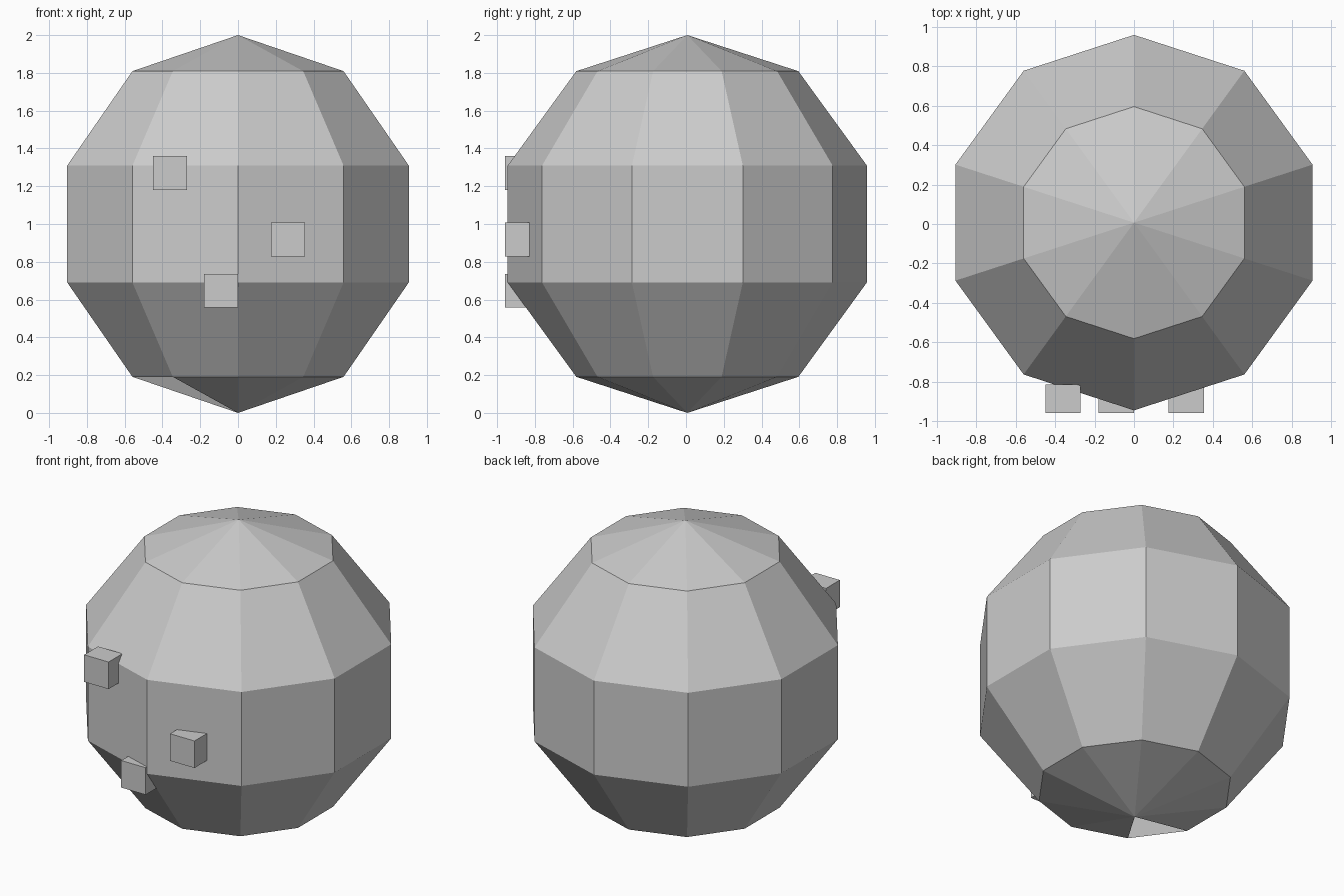
import bpy, bmesh, math
from mathutils import Matrix, Vector

if "Cube" in bpy.data.objects:
    bpy.data.objects.remove(bpy.data.objects["Cube"])

grey = bpy.data.materials.new("light_grey")
grey.diffuse_color = (0.6, 0.6, 0.6, 1)
grey.use_nodes = True
grey.node_tree.nodes["Principled BSDF"].inputs["Base Color"].default_value = grey.diffuse_color


def add_object(name, bm):
    mesh = bpy.data.meshes.new(name)
    bm.to_mesh(mesh)
    bm.free()
    mesh.materials.append(grey)
    obj = bpy.data.objects.new(name, mesh)
    bpy.context.collection.objects.link(obj)


# Faceted ball: 10 segments, 5 rings, resting on its lower tip
bm = bmesh.new()
bmesh.ops.create_uvsphere(bm, u_segments=10, v_segments=5, radius=1)
# One triangle of the bottom cap is open, at the front left
a = math.radians(216)
gap_dir = Vector((math.cos(a), math.sin(a), 0))
cap = [f for f in bm.faces if f.calc_center_median().z < -0.8]
gap = max(cap, key=lambda f: f.calc_center_median().dot(gap_dir))
bmesh.ops.delete(bm, geom=[gap], context='FACES')
bmesh.ops.translate(bm, vec=(0, 0.007, 1), verts=bm.verts)
add_object("ball", bm)

# Three small blocks set into the front
WIDTH, DEPTH, FRONT = 0.178, 0.144, -0.958
for name, x, z in (("left_block", -0.36, 1.27),
                   ("right_block", 0.265, 0.918),
                   ("lower_block", -0.09, 0.647)):
    bm = bmesh.new()
    bmesh.ops.create_cube(bm, size=1, matrix=Matrix.Translation((x, FRONT + DEPTH / 2, z))
                          @ Matrix.Diagonal((WIDTH, DEPTH, WIDTH, 1)))
    add_object(name, bm)
